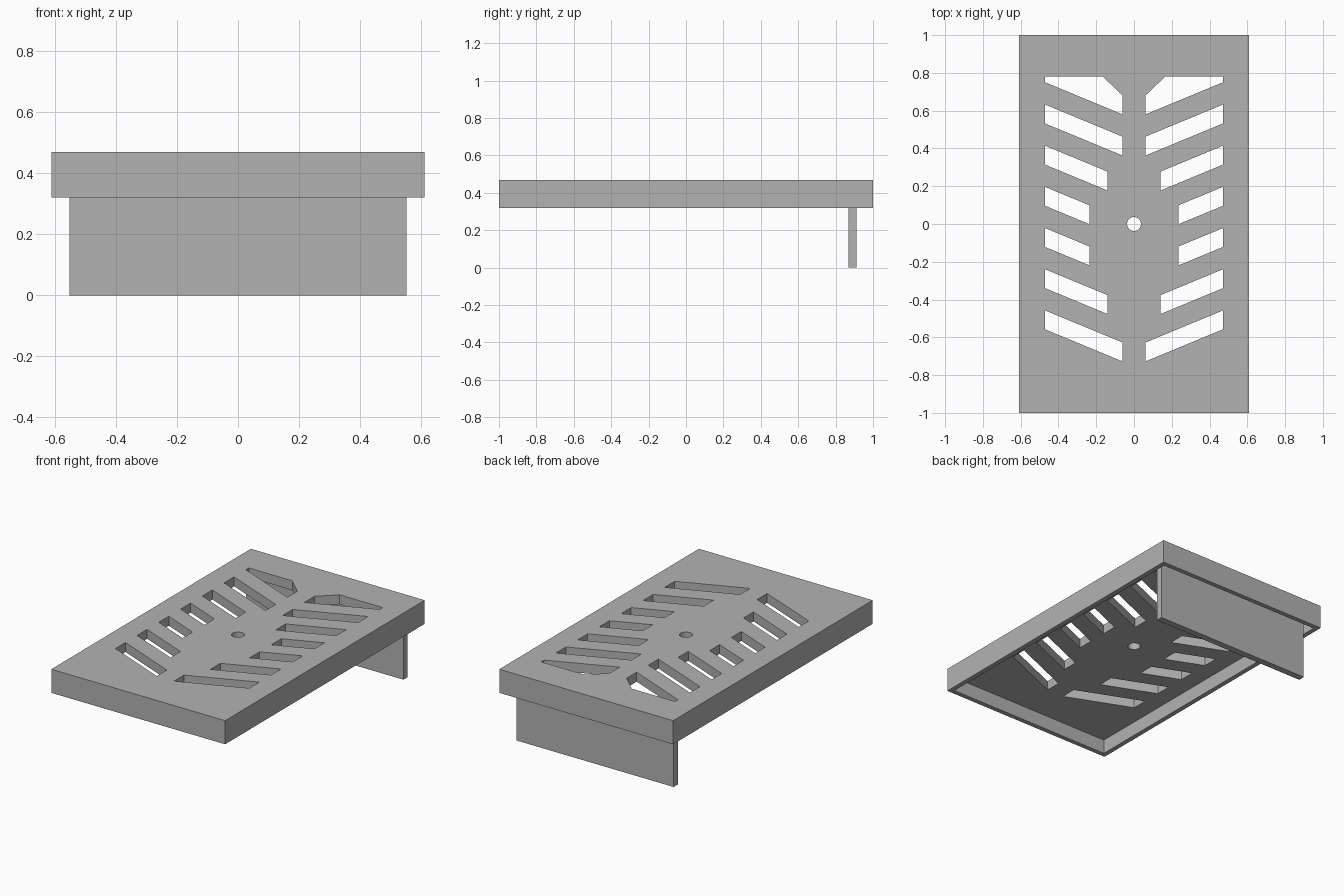
import bpy
import bmesh
import math

if "Cube" in bpy.data.objects:
    bpy.data.objects.remove(bpy.data.objects["Cube"], do_unlink=True)

WIDTH, LENGTH = 1.22, 2.0
BOTTOM, TOP = 0.32, 0.47
UNDERSIDE = 0.41      # lower face of the slotted deck
RIM = 0.03            # skirt thickness
SLOPE = math.tan(math.radians(22.5))

grey = bpy.data.materials.new("plain grey")
grey.use_nodes = True
grey.diffuse_color = (0.45, 0.45, 0.45, 1)
grey.node_tree.nodes["Principled BSDF"].inputs["Base Color"].default_value = (0.45, 0.45, 0.45, 1)


def add_prism(bm, outline, z0, z1):
    """Extrude a flat outline from z0 to z1."""
    face = bm.faces.new([bm.verts.new((x, y, z0)) for x, y in outline])
    top = bmesh.ops.extrude_face_region(bm, geom=[face])["geom"]
    for v in top:
        if isinstance(v, bmesh.types.BMVert):
            v.co.z = z1


def rectangle(x, y0, y1):
    return [(-x, y0), (x, y0), (x, y1), (-x, y1)]


def make_object(name, prisms):
    bm = bmesh.new()
    for prism in prisms:
        add_prism(bm, *prism)
    bmesh.ops.recalc_face_normals(bm, faces=bm.faces)
    mesh = bpy.data.meshes.new(name)
    bm.to_mesh(mesh)
    bm.free()
    mesh.materials.append(grey)
    obj = bpy.data.objects.new(name, mesh)
    bpy.context.collection.objects.link(obj)
    return obj


def cut(target, cutter):
    """Subtract the cutter and discard it."""
    cutter.hide_render = True
    mod = target.modifiers.new("cut", "BOOLEAN")
    mod.operation = "DIFFERENCE"
    mod.solver = "EXACT"
    mod.object = cutter
    bpy.context.view_layer.objects.active = target
    bpy.ops.object.modifier_apply(modifier=mod.name)
    bpy.data.objects.remove(cutter, do_unlink=True)


# Slot outlines on the +x side: six slanted slots and a clipped end slot
OUTER = 0.47
slots = [[(OUTER, 0.78), (0.165, 0.78), (0.06, 0.68), (0.06, 0.58), (OUTER, 0.75)]]
for row, inner in enumerate([0.06, 0.14, 0.235, 0.235, 0.14, 0.06]):
    y = 0.532 - 0.218 * row
    drop = (OUTER - inner) * SLOPE
    slots.append([(OUTER, y), (OUTER, y + 0.1), (inner, y + 0.1 - drop), (inner, y - drop)])
slots += [[(-x, y) for x, y in outline] for outline in slots]

# Round centre hole
hole = [(0.037 * math.cos(a), 0.037 * math.sin(a))
        for a in (math.tau * i / 32 for i in range(32))]

# Shallow tray body, open underneath
body = make_object("tray_body", [(rectangle(WIDTH / 2, -LENGTH / 2, LENGTH / 2), BOTTOM, TOP)])
inside = rectangle(WIDTH / 2 - RIM, RIM - LENGTH / 2, LENGTH / 2 - RIM)
cut(body, make_object("cavity_cutter", [(inside, BOTTOM - 0.1, UNDERSIDE)]))
cut(body, make_object("slot_cutter", [(o, UNDERSIDE - 0.05, TOP + 0.1) for o in slots + [hole]]))

# Upright plate hanging from the deck near the back
make_object("back_plate", [(rectangle(0.552, 0.87, 0.912), 0, UNDERSIDE)])
